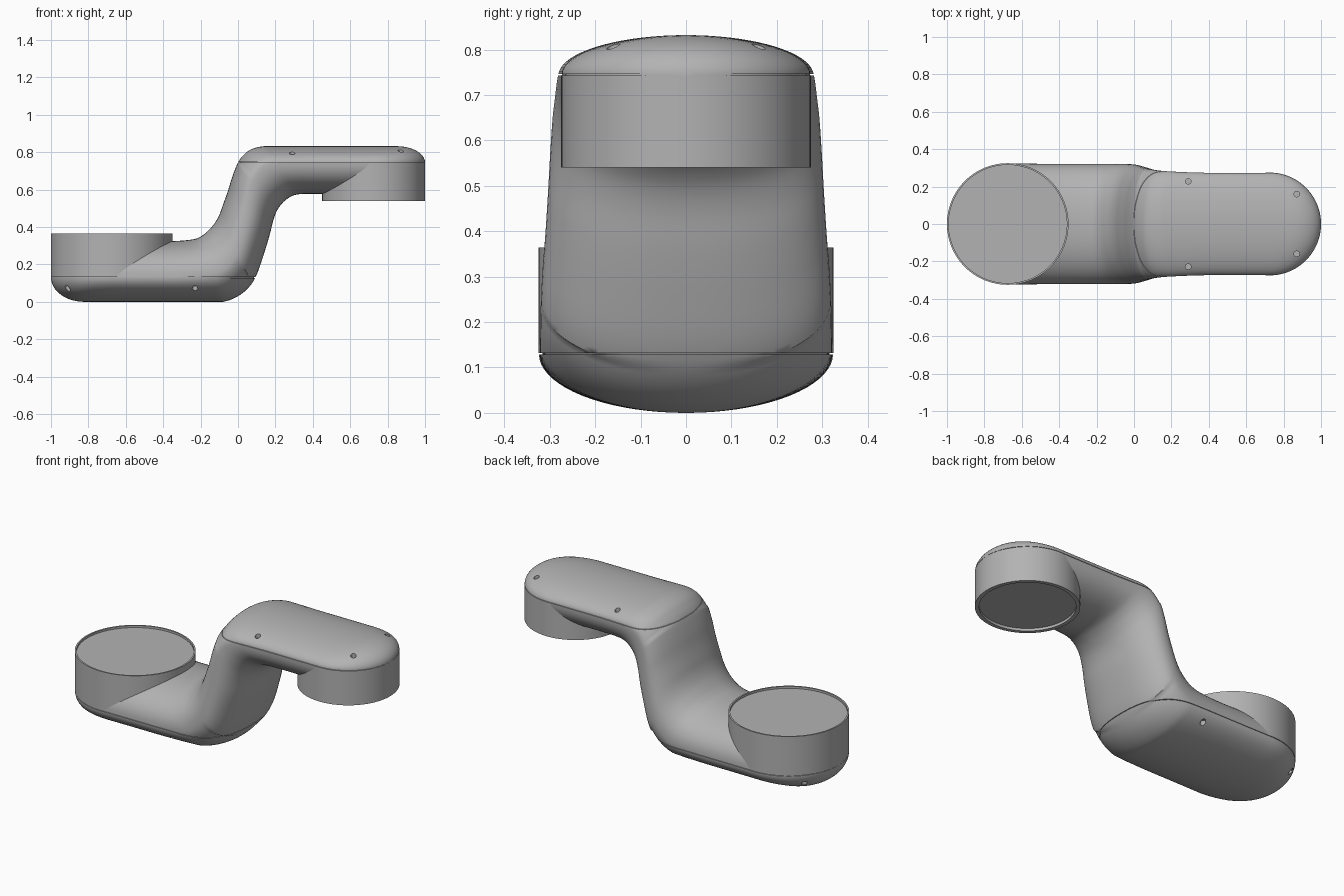
import bpy, bmesh, math
from mathutils import Vector

if "Cube" in bpy.data.objects:
    bpy.data.objects.remove(bpy.data.objects["Cube"])

GREY = (0.45, 0.45, 0.45, 1)
grey = bpy.data.materials.new("satin grey")
grey.use_nodes = True
grey.diffuse_color = GREY
grey.node_tree.nodes["Principled BSDF"].inputs["Base Color"].default_value = GREY

LOW_SEAM, HIGH_SEAM, TOP = 0.13, 0.745, 0.832
LOW_X, LOW_R = -0.675, 0.325
HIGH_X, HIGH_R = 0.725, 0.275
RING = 72

# Tube stations: inner edge x, z, outer edge x, z, half width
PATH = [
    (-0.5, 0.325, -0.5, 0, 0.322),
    (-0.34, 0.325, -0.34, 0, 0.322),
    (-0.235, 0.335, -0.19, 0, 0.322),
    (-0.19, 0.355, -0.08, 0, 0.322),
    (-0.155, 0.385, 0, 0.03, 0.321),
    (-0.125, 0.42, 0.06, 0.08, 0.32),
    (-0.1, 0.465, 0.1, 0.145, 0.317),
    (-0.08, 0.52, 0.14, 0.26, 0.31),
    (-0.055, 0.59, 0.17, 0.36, 0.304),
    (-0.03, 0.67, 0.19, 0.44, 0.299),
    (0, 0.745, 0.21, 0.49, 0.294),
    (0.03, 0.785, 0.235, 0.525, 0.289),
    (0.07, 0.815, 0.265, 0.552, 0.285),
    (0.14, TOP, 0.3, 0.57, 0.281),
    (0.24, TOP, 0.35, 0.577, 0.277),
    (0.36, TOP, 0.42, 0.577, 0.274),
    (0.52, TOP, 0.52, 0.577, 0.274),
]


def catmull(a, b, c, d, t):
    return [q + 0.5 * t * (r - p + t * (2*p - 5*q + 4*r - s + t * (3*(q - r) + s - p)))
            for p, q, r, s in zip(a, b, c, d)]


def corner(d, size):
    """Quarter ellipse falling from 1 to 0 over the last part of an end."""
    return math.sqrt(max(0, 1 - (max(0, d) / size) ** 2))


def end_cap(cx, radius, side, seam, inner, outer, round_inner):
    """Sections of a rounded end, from the straight part to the tip."""
    sections = []
    for i in range(17):
        u = math.sin(math.pi / 2 * i / 16)
        x = cx + side * u * radius
        f = corner(u * radius - radius * 0.45, radius * 0.55)
        zi = seam + (inner - seam) * (f if round_inner else corner(u, 1))
        zo = seam + (outer - seam) * (corner(u, 1) if round_inner else f)
        sections.append((Vector((x, 0, zi)), Vector((x, 0, seam)),
                         Vector((x, 0, zo)), (radius - 0.001) * corner(u, 1)))
    return sections


def tube_sections():
    low = end_cap(LOW_X, LOW_R, -1, LOW_SEAM, 0.325, 0, False)
    high = end_cap(HIGH_X, HIGH_R, 1, HIGH_SEAM, TOP, 0.577, True)
    middle = []
    for i in range(len(PATH) - 1):
        near = [PATH[min(max(i + k, 0), len(PATH) - 1)] for k in (-1, 0, 1, 2)]
        for k in range(5):
            ix, iz, ox, oz, w = catmull(*near, k / 5)
            blend = min(1, max(0, (iz - 0.325) / (TOP - 0.325)))
            inner, outer = Vector((ix, 0, iz)), Vector((ox, 0, max(0, oz)))
            inner.z = min(inner.z, TOP)
            mid = outer.lerp(inner, 0.4 + 0.26 * blend)
            middle.append((inner, mid, outer, w))
    return low[::-1] + middle + high


def tube_mesh(inset):
    """Loft of rounded sections; inset pulls the surface inwards."""
    bm = bmesh.new()
    rings = []
    for inner, mid, outer, w in tube_sections():
        w = max(0, w - inset)
        ring = []
        for k in range(RING):
            a = 2 * math.pi * k / RING
            c, s = math.cos(a), math.sin(a)
            low_run = mid.z < 0.25
            high_run = mid.z > 0.65
            domed = (low_run and s < 0) or (high_run and s > 0)
            power = 1 if domed else 0.9
            arm = (inner if s > 0 else outer) - mid
            arm = arm * max(0, 1 - inset / max(arm.length, inset, 0.001))
            p = mid + arm * abs(s) ** power
            p.y = math.copysign(abs(c) ** power, c) * w
            ring.append(bm.verts.new(p))
        rings.append(ring)
    for a, b in zip(rings, rings[1:]):
        for k in range(RING):
            n = (k + 1) % RING
            bm.faces.new((a[k], a[n], b[n], b[k]))
    bm.faces.new(rings[0])
    bm.faces.new(rings[-1])
    bmesh.ops.remove_doubles(bm, verts=bm.verts, dist=0.0004)
    return bm


def finish(name, bm):
    bmesh.ops.recalc_face_normals(bm, faces=bm.faces)
    mesh = bpy.data.meshes.new(name)
    bm.to_mesh(mesh)
    bm.free()
    mesh.materials.append(grey)
    obj = bpy.data.objects.new(name, mesh)
    bpy.context.collection.objects.link(obj)
    return obj


def smooth(obj):
    bpy.ops.object.select_all(action="DESELECT")
    obj.select_set(True)
    bpy.context.view_layer.objects.active = obj
    bpy.ops.object.shade_smooth_by_angle(angle=math.radians(35))


def tube_piece(name, z_low, z_high, inset=0):
    """Part of the tube between two heights, closed at the cuts."""
    bm = tube_mesh(inset)
    for z, up in ((z_low, -1), (z_high, 1)):
        bmesh.ops.bisect_plane(bm, geom=bm.verts[:] + bm.edges[:] + bm.faces[:],
                               plane_co=(0, 0, z), plane_no=(0, 0, up), clear_outer=True)
        bmesh.ops.holes_fill(bm, edges=[e for e in bm.edges if e.is_boundary], sides=0)
    return finish(name, bm)


def cup(name, cx, radius, seam, rim, rim_width, depth):
    """Round joint housing with a recessed end plate."""
    d = math.copysign(1, rim - seam)
    profile = [(0, seam), (radius, seam), (radius, rim), (radius - rim_width, rim),
               (radius - rim_width, rim - d * depth), (0, rim - d * depth)]
    bm = bmesh.new()
    verts = [bm.verts.new((r, 0, z)) for r, z in profile]
    edges = [bm.edges.new(pair) for pair in zip(verts, verts[1:])]
    bmesh.ops.spin(bm, geom=verts + edges, axis=(0, 0, 1), cent=(0, 0, 0),
                   angle=2 * math.pi, steps=96)
    bmesh.ops.remove_doubles(bm, verts=bm.verts, dist=0.0002)
    bmesh.ops.translate(bm, verts=bm.verts, vec=(cx, 0, 0))
    smooth(finish(name, bm))


def drill(cover, spots, direction):
    """Cut upright screw holes, mirrored front to back."""
    bm = bmesh.new()
    for x, y, floor in spots:
        for side in (-1, 1):
            made = bmesh.ops.create_cone(bm, cap_ends=True, segments=20, radius1=0.015,
                                         radius2=0.015, depth=0.2)
            bmesh.ops.translate(bm, verts=made["verts"],
                                vec=(x, y * side, floor + direction * 0.1))
    cutter = finish(cover.name + "_hole_cutter", bm)
    mod = cover.modifiers.new("screw holes", "BOOLEAN")
    mod.operation, mod.object, mod.solver = "DIFFERENCE", cutter, "EXACT"
    bpy.context.view_layer.objects.active = cover
    bpy.ops.object.modifier_apply(modifier=mod.name)
    bpy.data.objects.remove(cutter)


# Link body, with thin gaps at the cover seams
GAP = 0.0015
smooth(tube_piece("link_body", LOW_SEAM + GAP, HIGH_SEAM - GAP))
smooth(tube_piece("lower_gasket", LOW_SEAM - 0.01, LOW_SEAM + 0.01, 0.008))
smooth(tube_piece("upper_gasket", HIGH_SEAM - 0.01, HIGH_SEAM + 0.01, 0.008))

# Domed covers with screw holes
lower_cover = tube_piece("lower_cover", -1, LOW_SEAM - GAP)
drill(lower_cover, [(-0.23, 0.285, 0.09), (-0.91, 0.19, 0.085)], -1)
smooth(lower_cover)
upper_cover = tube_piece("upper_cover", HIGH_SEAM + GAP, 2)
drill(upper_cover, [(0.29, 0.228, 0.775), (0.87, 0.16, 0.785)], 1)
smooth(upper_cover)

# Joint housings
cup("lower_joint", LOW_X, LOW_R, LOW_SEAM + GAP, 0.364, 0.009, 0.012)
cup("upper_joint", HIGH_X, HIGH_R, HIGH_SEAM - GAP, 0.54, 0.022, 0.015)
